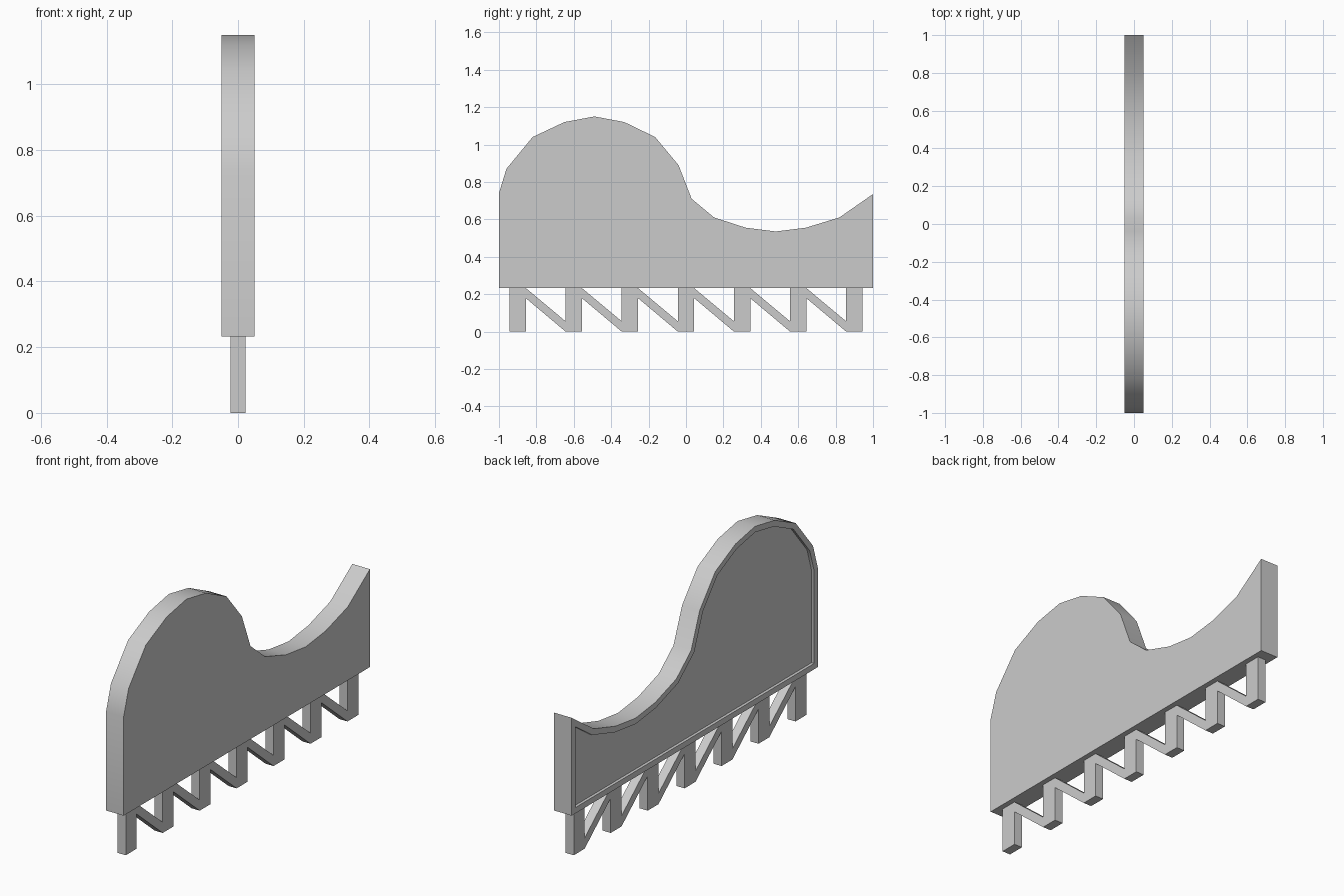
import bpy
import bmesh

cube = bpy.data.objects.get("Cube")
if cube:
    bpy.data.objects.remove(cube, do_unlink=True)

grey = bpy.data.materials.new("light_grey")
grey.use_nodes = True
colour = (0.6, 0.6, 0.6, 1)
grey.diffuse_color = colour
grey.node_tree.nodes["Principled BSDF"].inputs["Base Color"].default_value = colour


def slab(name, outline, half, rim=0, depth=0):
    """Extrude a (y, z) outline across x; optionally recess the -x face."""
    bm = bmesh.new()
    face = bm.faces.new([bm.verts.new((-half, y, z)) for y, z in outline])
    ext = bmesh.ops.extrude_face_region(bm, geom=[face], use_keep_orig=True)
    moved = [v for v in ext["geom"] if isinstance(v, bmesh.types.BMVert)]
    bmesh.ops.translate(bm, verts=moved, vec=(2 * half, 0, 0))
    bmesh.ops.recalc_face_normals(bm, faces=bm.faces)
    if rim:
        panel = min(bm.faces, key=lambda f: f.calc_center_median().x)
        bmesh.ops.inset_individual(bm, faces=[panel], thickness=rim, use_even_offset=True)
        bmesh.ops.inset_individual(bm, faces=[panel], thickness=0, depth=-depth)
    mesh = bpy.data.meshes.new(name)
    bm.to_mesh(mesh)
    bm.free()
    mesh.materials.append(grey)
    obj = bpy.data.objects.new(name, mesh)
    bpy.context.collection.objects.link(obj)
    bpy.ops.object.select_all(action="DESELECT")
    obj.select_set(True)
    bpy.context.view_layer.objects.active = obj
    bpy.ops.object.shade_smooth_by_angle(angle=0.52)
    return obj


# Wavy board: high hump at the front, hollow towards the back
BASE = 0.232
wave = [(-1, 0.74), (-0.96, 0.87), (-0.82, 1.04), (-0.65, 1.12), (-0.49, 1.15),
        (-0.33, 1.12), (-0.165, 1.04), (-0.04, 0.89), (0.03, 0.71), (0.15, 0.61),
        (0.32, 0.555), (0.48, 0.535), (0.64, 0.555), (0.82, 0.61), (1, 0.735)]
slab("board", [(-1, BASE)] + wave + [(1, BASE)], 0.05, rim=0.03, depth=0.015)

# Toothed strip: upright pegs joined by sloping braces
PEGS, STEP, WIDTH = 7, 0.3, 0.088
lower, upper = [], []
for i in range(PEGS):
    left = (i - (PEGS - 1) / 2) * STEP - WIDTH / 2
    right = left + WIDTH
    lower += [(left, 0), (right, 0)]
    upper += [(left, BASE), (right, BASE)]
    if i < PEGS - 1:
        lower.append((right, 0.178))
        upper.append((left + STEP, 0.055))
slab("toothed_strip", lower + upper[::-1], 0.023)
